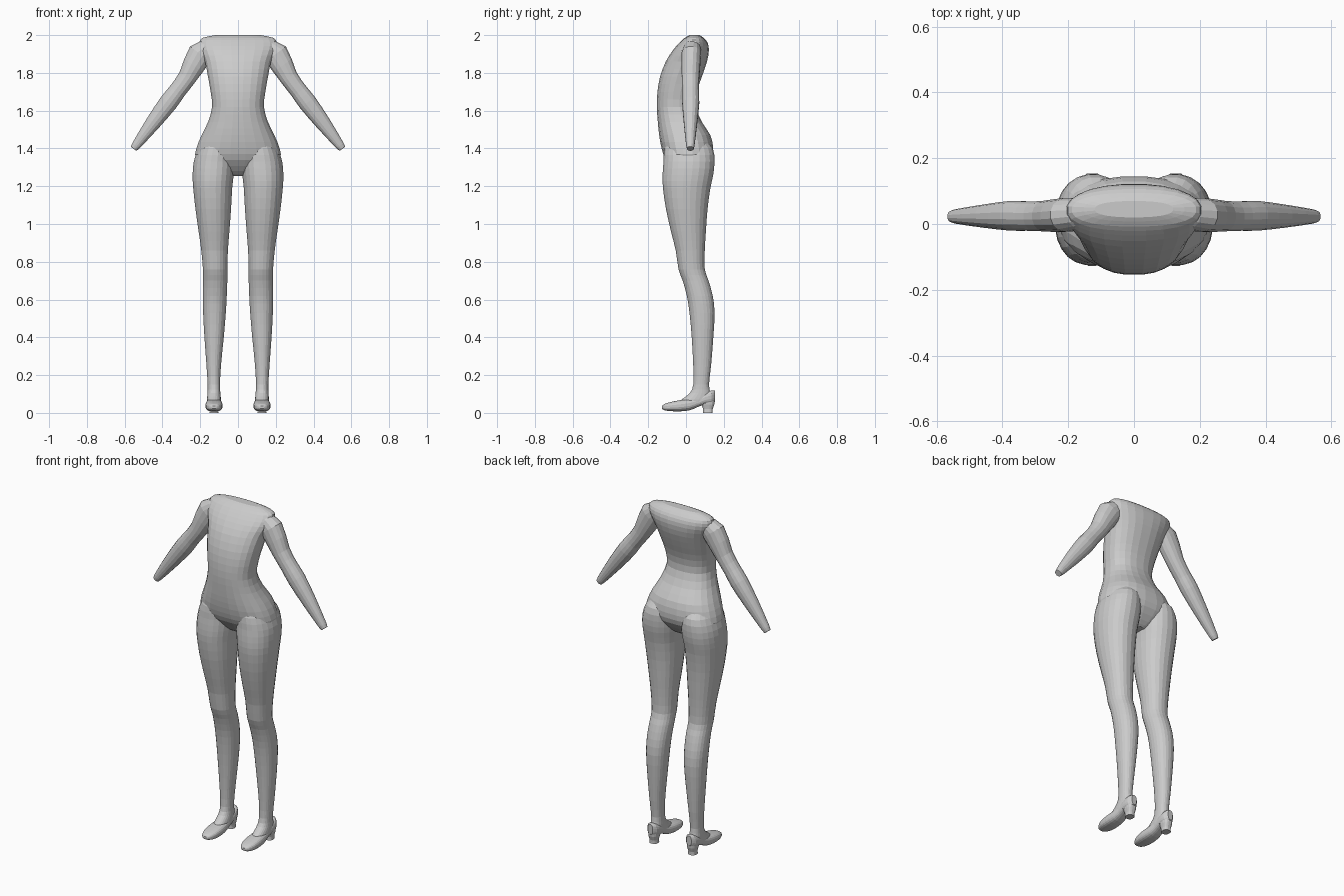
import bpy, bmesh
from math import sin, cos, tau, copysign
from mathutils import Vector

if "Cube" in bpy.data.objects:
    bpy.data.objects.remove(bpy.data.objects["Cube"])


def catmull(rows, steps):
    """Smoothly resample rows of numbers."""
    out = []
    for i in range(len(rows) - 1):
        a, b, c, d = (rows[max(0, min(len(rows) - 1, i + k))] for k in (-1, 0, 1, 2))
        for s in range(steps):
            t = s / steps
            out.append([q + 0.5 * t * (r - p + t * (2*p - 5*q + 4*r - w + t * (3*(q - r) + w - p)))
                        for p, q, r, w in zip(a, b, c, d)])
    return out + [list(rows[-1])]


def loft(name, rings, sides=24, power=0.92):
    """Skin closed rings, each given as (centre, half axis u, half axis v)."""
    bm = bmesh.new()
    loops = []
    for c, u, v in rings:
        loop = []
        for i in range(sides):
            a = tau * (i + 0.5) / sides
            p = copysign(abs(cos(a)) ** power, cos(a))
            q = copysign(abs(sin(a)) ** power, sin(a))
            loop.append(bm.verts.new(Vector(c) + Vector(u) * p + Vector(v) * q))
        loops.append(loop)
    for l0, l1 in zip(loops, loops[1:]):
        for i in range(sides):
            j = (i + 1) % sides
            bm.faces.new((l0[i], l0[j], l1[j], l1[i]))
    bm.faces.new(loops[0])
    bm.faces.new(loops[-1])
    bmesh.ops.recalc_face_normals(bm, faces=bm.faces)
    me = bpy.data.meshes.new(name)
    bm.to_mesh(me)
    bm.free()
    ob = bpy.data.objects.new(name, me)
    bpy.context.collection.objects.link(ob)
    return ob


def upright(name, rows, side=1, steps=2, sides=24, power=0.92):
    """Rows: z, x min, x max, y front, y back."""
    rings = [((side * (a + b) / 2, (f + k) / 2, z), ((b - a) / 2, 0, 0), (0, (k - f) / 2, 0))
             for z, a, b, f, k in catmull(rows, steps)]
    return loft(name, rings, sides, power)


def unite(base, others):
    """Weld overlapping parts into one skin."""
    bpy.context.view_layer.objects.active = base
    for o in others:
        m = base.modifiers.new("union", 'BOOLEAN')
        m.operation, m.solver, m.object = 'UNION', 'EXACT', o
        bpy.ops.object.modifier_apply(modifier=m.name)
        bpy.data.objects.remove(o)


# torso: z, half width, front, back
torso_rows = [(1.255, .05, -.03, .06), (1.28, .14, -.06, .09), (1.34, .222, -.108, .135),
              (1.40, .222, -.13, .145), (1.47, .194, -.143, .13), (1.54, .160, -.15, .085),
              (1.62, .138, -.155, .052), (1.70, .146, -.152, .058), (1.78, .160, -.138, .085),
              (1.86, .176, -.108, .112), (1.92, .200, -.07, .122), (1.96, .206, -.035, .115),
              (1.985, .190, -.008, .095), (2.0, .12, .02, .07)]
torso = upright("body", [(z, -w, w, f, b) for z, w, f, b in torso_rows], power=0.85)

# legs: z, inner, outer, front, back
leg_rows = [(1.46, .05, .165, -.09, .09), (1.40, .025, .21, -.115, .143), (1.33, .018, .235, -.12, .152),
            (1.26, .022, .241, -.125, .145), (1.19, .03, .238, -.123, .13), (1.08, .036, .226, -.107, .115),
            (.96, .045, .209, -.08, .106), (.86, .053, .195, -.055, .10), (.76, .056, .186, -.04, .10),
            (.70, .056, .185, -.018, .12), (.62, .059, .187, .004, .142), (.53, .064, .185, .018, .152),
            (.40, .075, .178, .03, .145), (.25, .09, .167, .038, .133), (.15, .095, .161, .038, .122),
            (.105, .093, .162, .02, .13), (.07, .09, .164, -.025, .135), (.05, .092, .162, -.04, .13)]
# arms: x, z, half width, y centre, half depth
arm_rows = [(.13, 1.955, .035, .035, .04), (.20, 1.90, .068, .028, .052), (.27, 1.775, .05, .024, .047),
            (.325, 1.70, .047, .024, .045), (.368, 1.643, .05, .025, .046), (.45, 1.535, .041, .024, .036),
            (.54, 1.415, .024, .023, .022), (.553, 1.398, .017, .023, .016)]
limbs = []
for side in (1, -1):
    limbs.append(upright("leg", leg_rows, side))
    limbs.append(loft("arm", [((side * x, y, z), (side * .8 * w, 0, .6 * w), (0, d, 0))
                              for x, z, w, y, d in catmull(arm_rows, 2)], 16))
unite(torso, limbs)

# shoes: y, half width, sole height, top height
shoe_rows = [(-.127, .012, .022, .036), (-.115, .028, .014, .047), (-.08, .042, .009, .058),
             (-.03, .046, .008, .068), (.02, .042, .014, .075), (.06, .036, .03, .085),
             (.10, .036, .045, .105), (.135, .032, .048, .12), (.154, .016, .06, .118)]
heel_rows = [(0, .103, .151, .09, .142), (.02, .105, .149, .09, .142),
             (.045, .099, .155, .082, .15), (.075, .098, .156, .07, .152)]
for side, tag in ((1, "left"), (-1, "right")):
    shoe = loft(tag + "_shoe", [((side * .127, y, (lo + hi) / 2), (w, 0, 0), (0, 0, (hi - lo) / 2))
                                for y, w, lo, hi in catmull(shoe_rows, 2)], 20, 0.75)
    unite(shoe, [upright("heel", heel_rows, side, sides=16, power=0.75)])
